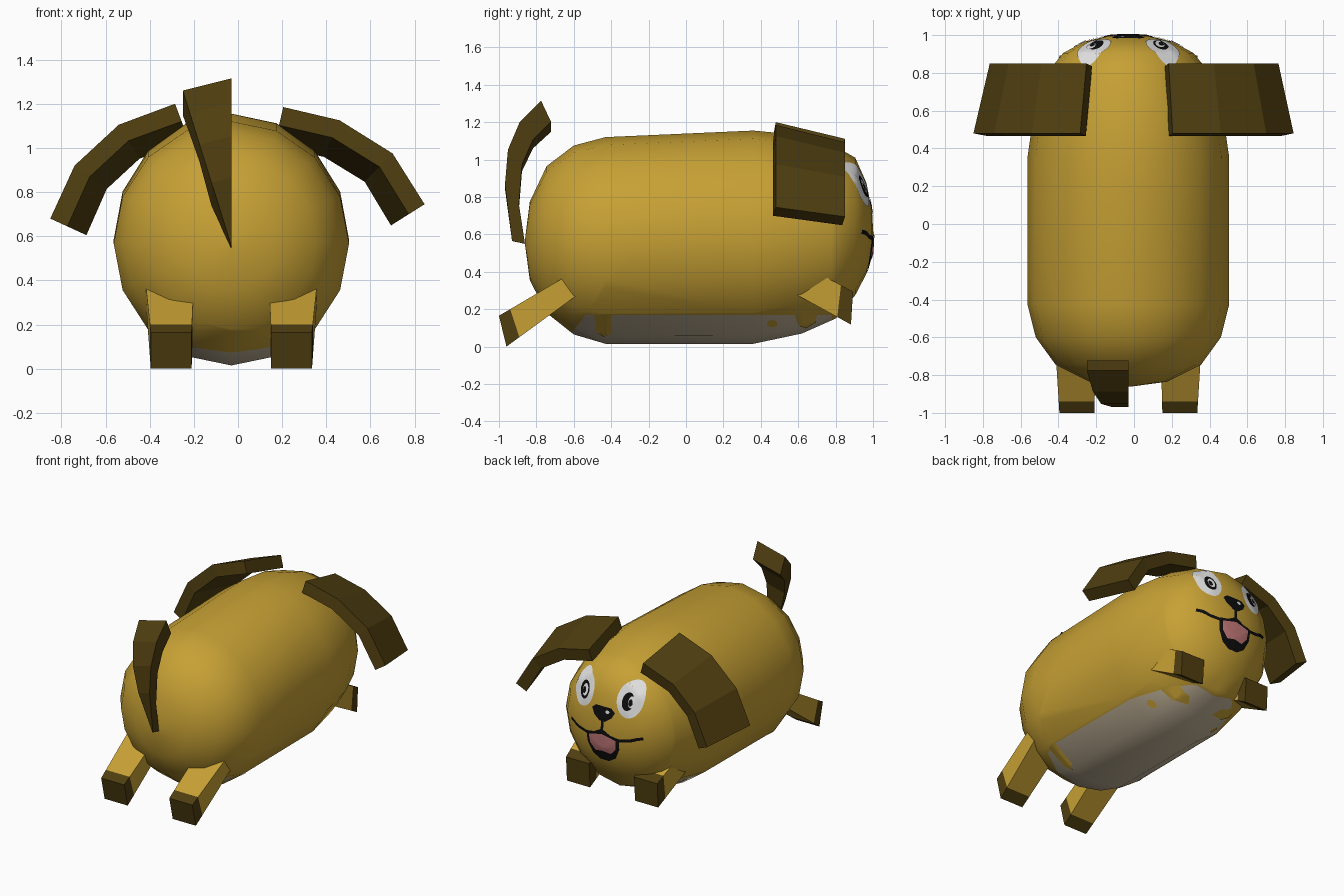
import bpy, bmesh, math
from mathutils import Vector
from mathutils.bvhtree import BVHTree

if "Cube" in bpy.data.objects:
    bpy.data.objects.remove(bpy.data.objects["Cube"])

CX = -0.03  # body axis


def material(name, rgb):
    m = bpy.data.materials.new(name)
    m.diffuse_color = (*rgb, 1)
    m.use_nodes = True
    m.node_tree.nodes["Principled BSDF"].inputs["Base Color"].default_value = m.diffuse_color
    return m


TAN = material("tan fur", (0.57, 0.355, 0.035))
BROWN = material("dark brown", (0.078, 0.048, 0.005))
CREAM = material("cream belly", (0.56, 0.47, 0.33))
WHITE = material("white", (0.78, 0.78, 0.78))
BLACK = material("black", (0.004, 0.004, 0.004))
PINK = material("pink tongue", (0.55, 0.19, 0.19))


def finish(name, bm, mats, smooth=False):
    me = bpy.data.meshes.new(name)
    for f in bm.faces:
        f.smooth = smooth
    bm.to_mesh(me)
    bm.free()
    for m in mats:
        me.materials.append(m)
    ob = bpy.data.objects.new(name, me)
    bpy.context.collection.objects.link(ob)
    return ob


def loft(rings):
    """Skin a list of equal-length closed rings and cap both ends."""
    bm = bmesh.new()
    vs = [[bm.verts.new(p) for p in r] for r in rings]
    n = len(rings[0])
    for a, b in zip(vs, vs[1:]):
        for i in range(n):
            j = (i + 1) % n
            bm.faces.new((a[i], a[j], b[j], b[i]))
    bm.faces.new(vs[0])
    bm.faces.new(vs[-1])
    bmesh.ops.recalc_face_normals(bm, faces=bm.faces)
    return bm


# Body: 16-sided capsule; each station is y, bottom z, top z, half width
stations = [(-0.86, 0.54, 0.58, 0.02), (-0.835, 0.355, 0.775, 0.205),
            (-0.745, 0.18, 0.965, 0.385), (-0.60, 0.065, 1.075, 0.49),
            (-0.43, 0.015, 1.12, 0.533), (0.36, 0.015, 1.155, 0.533),
            (0.62, 0.07, 1.13, 0.495), (0.80, 0.15, 1.07, 0.43),
            (0.905, 0.275, 1.01, 0.345), (0.965, 0.39, 0.875, 0.235),
            (0.995, 0.50, 0.72, 0.11), (1.0, 0.59, 0.63, 0.02)]
rings = []
for y, z0, z1, rx in stations:
    zc, rz = (z0 + z1) / 2, (z1 - z0) / 2
    rings.append([(CX + rx * math.cos(k * math.pi / 8), y, zc + rz * math.sin(k * math.pi / 8))
                  for k in range(16)])
bm = loft(rings)
# Cut the belly patch outline and colour it
for co, no in (((0, 0, 0.17), (0, 0, 1)), ((0, -0.59, 0.1), (0, 0.8, -0.6)), ((0, 0.78, 0.15), (0, 1, 0))):
    bmesh.ops.bisect_plane(bm, geom=bm.verts[:] + bm.edges[:] + bm.faces[:],
                           plane_co=co, plane_no=no)
for f in bm.faces:
    c = f.calc_center_median()
    behind = (c.y + 0.59) * 0.8 - (c.z - 0.1) * 0.6
    f.material_index = int(c.z < 0.17 and behind > 0 and c.y < 0.78)
bm.normal_update()
surface = BVHTree.FromBMesh(bm)
finish("body", bm, [TAN, CREAM], True)


def on_body(u, v, view, lift):
    """Project a drawing point onto the body from the face or from a side."""
    if view == "face":
        start, d = Vector((CX + u, 3, v)), Vector((0, -1, 0))
    else:
        s = 1 if view == "right" else -1
        start, d = Vector((3 * s, u, v)), Vector((-s, 0, 0))
    hit, nor, _, _ = surface.ray_cast(start, d)
    if nor.dot(d) > 0:
        nor = -nor
    return hit + nor * lift


def resample(pts, n, closed):
    pts = [Vector(p) for p in pts]
    if closed:
        pts.append(pts[0])
    out = []
    for a, b in zip(pts, pts[1:]):
        out += [a.lerp(b, k / n) for k in range(n)]
    return out if closed else out + [pts[-1]]


def patch(name, pts, mat, lift, view="face", split=3, steps=6):
    """Thin painted plate that follows the body."""
    edge = resample(pts, split, True)
    c = sum(edge, Vector((0, 0))) / len(edge)
    bm = bmesh.new()
    mid = bm.verts.new(on_body(c.x, c.y, view, lift))
    prev, n = None, len(edge)
    for s in range(1, steps + 1):
        ring = [bm.verts.new(on_body(*c.lerp(p, s / steps), view, lift)) for p in edge]
        for i in range(n):
            j = (i + 1) % n
            bm.faces.new((mid, ring[i], ring[j]) if prev is None
                         else (prev[i], ring[i], ring[j], prev[j]))
        prev = ring
    bmesh.ops.recalc_face_normals(bm, faces=bm.faces)
    bm.normal_update()
    f = bm.faces[0]
    out = Vector((0, 1, 0)) if view == "face" else Vector((1 if view == "right" else -1, 0, 0))
    if f.normal.dot(out) < 0:
        bmesh.ops.reverse_faces(bm, faces=bm.faces)
    return finish(name, bm, [mat], True)


def stroke(name, pts, width, mat, lift):
    """Thin painted line that follows the face."""
    line = resample(pts, 6, False)
    bm = bmesh.new()
    prev = None
    for i, p in enumerate(line):
        t = (line[min(i + 1, len(line) - 1)] - line[max(i - 1, 0)]).normalized()
        side = Vector((-t.y, t.x)) * width / 2
        pair = [bm.verts.new(on_body(*(p + side * k), "face", lift)) for k in (1, -1)]
        if prev:
            f = bm.faces.new((prev[0], prev[1], pair[1], pair[0]))
            f.normal_update()
            if f.normal.y < 0:
                f.normal_flip()
        prev = pair
    return finish(name, bm, [mat], True)


def oval(cx, cz, rx, rz, n=28):
    return [(cx + rx * math.cos(2 * math.pi * k / n), cz + rz * math.sin(2 * math.pi * k / n))
            for k in range(n)]


# Eyes
for s, side in ((1, "right"), (-1, "left")):
    x = 0.18 * s
    patch(side + "_eye_white", oval(x, 0.865, 0.088, 0.118), WHITE, 0.004, split=1)
    patch(side + "_pupil", oval(x - 0.01 * s, 0.855, 0.04, 0.058), BLACK, 0.006, split=1)
    patch(side + "_eye_ring", oval(x - 0.015, 0.855, 0.024, 0.038), WHITE, 0.008, split=1)
    patch(side + "_pupil_dot", oval(x - 0.008, 0.85, 0.014, 0.022), BLACK, 0.0095, split=1)

# Nose and mouth
patch("nose", [(-0.09, 0.765), (-0.06, 0.79), (0.06, 0.79), (0.09, 0.765), (0.07, 0.725),
               (0.02, 0.69), (-0.02, 0.69), (-0.07, 0.725)], BLACK, 0.004)
patch("nose_shine", oval(-0.035, 0.76, 0.016, 0.012, 12), WHITE, 0.006, split=1, steps=2)
stroke("nose_line", [(0, 0.70), (0, 0.62)], 0.02, BLACK, 0.004)
half = [(0.0, 0.625), (0.06, 0.592), (0.13, 0.58), (0.20, 0.59), (0.25, 0.61), (0.285, 0.615)]
stroke("smile", [(-x, z) for x, z in half[:0:-1]] + half, 0.022, BLACK, 0.005)
patch("open_mouth", [(-0.13, 0.585), (0, 0.615), (0.13, 0.585), (0.125, 0.51), (0.09, 0.435),
                     (0.035, 0.40), (-0.035, 0.40), (-0.09, 0.435), (-0.125, 0.51)], BLACK, 0.004)
patch("tongue", [(-0.105, 0.575), (0, 0.60), (0.105, 0.575), (0.10, 0.51), (0.06, 0.465),
                 (0, 0.475), (-0.06, 0.465), (-0.10, 0.51)], PINK, 0.007)

# Tan drips along the belly edge
for view in ("right", "left"):
    patch(view + "_rear_drip", [(-0.49, 0.175), (-0.40, 0.175), (-0.40, 0.07), (-0.44, 0.055),
                                (-0.48, 0.08)], TAN, 0.003, view)
    patch(view + "_front_drip", [(0.58, 0.175), (0.70, 0.175), (0.69, 0.13), (0.64, 0.10),
                                 (0.60, 0.115)], TAN, 0.003, view)
    patch(view + "_belly_spot", oval(0.46, 0.125, 0.028, 0.02, 12), TAN, 0.003, view, 1, 3)


# Ears: bent slabs, their face-side edge tilted in towards the body
def ear(name, pts, s):
    pts = [Vector(p) for p in pts]
    rings = []
    for i, p in enumerate(pts):
        t = (pts[min(i + 1, 3)] - pts[max(i - 1, 0)]).normalized()
        n = Vector((t.y, -t.x)) * s
        rings.append([(q.x, y, q.y) for q, y in ((p, 0.48), (p + n * 0.095, 0.85),
                                                (p + n * 0.18, 0.835), (p + n * 0.085, 0.465))])
    finish(name, loft(rings), [BROWN])


ear("left_ear", [(-0.285, 1.2), (-0.54, 1.105), (-0.74, 0.92), (-0.85, 0.68)], -1)
ear("right_ear", [(0.205, 1.185), (0.46, 1.125), (0.70, 0.975), (0.845, 0.745)], 1)

# Tail: curved wedge widening to the tip; outer y,z and inner y,z
tail = [(-0.93, 0.565, -0.861, 0.55), (-0.968, 0.866, -0.893, 0.76), (-0.952, 1.053, -0.877, 0.973),
        (-0.888, 1.203, -0.818, 1.107), (-0.775, 1.315, -0.722, 1.203)]
rings = []
for yo, zo, yi, zi in tail:
    k = (zo - 0.555) / 0.76
    w, drop = 0.22 * k, 0.055 * k
    rings.append([(CX, yo, zo), (CX, yi, zi), (CX - w, yi, zi - drop), (CX - w, yo, zo - drop)])
finish("tail", loft(rings), [BROWN])

# Legs: slanted boxes with dark paws; side profile tip top/bottom and root top/bottom
legs = {"rear": ((-1.0, 0.165), (-0.96, 0.0), (-0.60, 0.40), (-0.50, 0.335), 0.15),
        "front": ((0.893, 0.294), (0.882, 0.118), (0.60, 0.45), (0.55, 0.30), 0.22)}
for end, (tt, tb, rt, rb, k) in legs.items():
    for s, side in ((1, "right"), (-1, "left")):
        def section(f):
            a, b = Vector(tt).lerp(Vector(rt), f), Vector(tb).lerp(Vector(rb), f)
            xi, xo = CX + s * (0.18 - 0.01 * f), CX + s * (0.365 + 0.025 * f)
            return [(xi, *a), (xo, *a), (xo, *b), (xi, *b)]
        finish(f"{side}_{end}_paw", loft([section(0), section(k)]), [BROWN])
        finish(f"{side}_{end}_leg", loft([section(k), section(1)]), [TAN])
